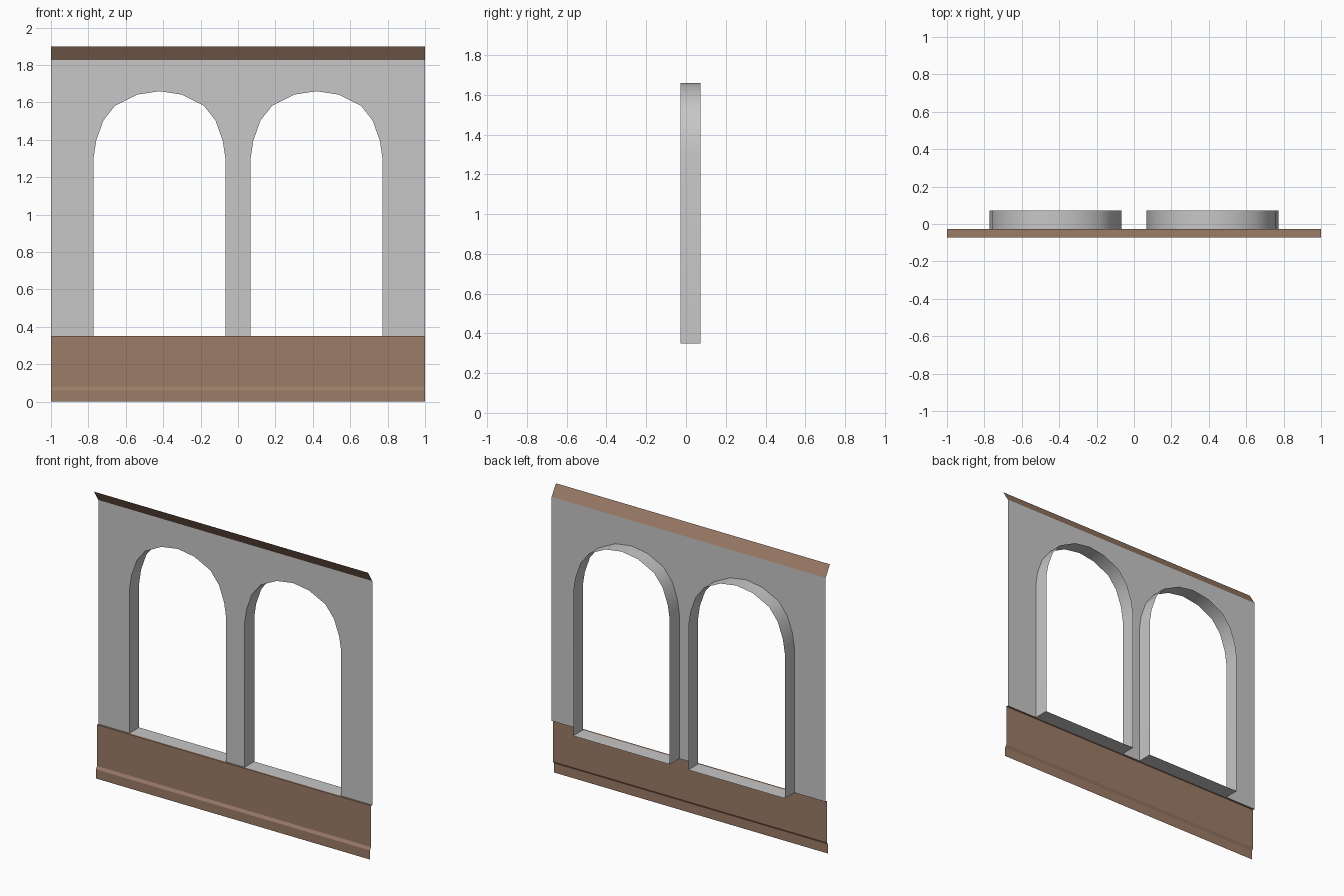
import bpy

if "Cube" in bpy.data.objects:
    bpy.data.objects.remove(bpy.data.objects["Cube"])

WALL_Y, BACK_Y, CROWN_Y = -0.0275, 0.0725, -0.0725
SILL, SPRING, WALL_TOP, TOP = 0.35, 1.305, 1.828, 1.90
CENTRE, HALF = 0.42, 0.352


def material(name, rgb):
    m = bpy.data.materials.new(name)
    m.diffuse_color = (*rgb, 1)
    m.use_nodes = True
    m.node_tree.nodes["Principled BSDF"].inputs["Base Color"].default_value = m.diffuse_color
    return m


plaster = material("grey_plaster", (0.57, 0.57, 0.57))
wood = material("brown_wood", (0.33, 0.20, 0.135))


def make(name, verts, faces, mat):
    me = bpy.data.meshes.new(name)
    me.from_pydata(verts, [], faces)
    me.materials.append(mat)
    ob = bpy.data.objects.new(name, me)
    bpy.context.collection.objects.link(ob)
    return ob


def strip(name, profile, mat):
    """Open (y, z) profile swept across the full width, facing the front."""
    verts = [(x, y, z) for y, z in profile for x in (-1, 1)]
    faces = [(2*i, 2*i + 1, 2*i + 3, 2*i + 2) for i in range(len(profile) - 1)]
    return make(name, verts, faces, mat)


# Arch head: half profile (offset from centre, height above spring), mirrored
half = [(HALF, 0), (0.338, 0.091), (0.30, 0.198), (0.237, 0.278), (0.118, 0.337)]
arch = half + [(0, 0.355)] + [(-x, z) for x, z in reversed(half)]   # right to left


# Wall sheet: columns running from the floor or arch line up to the wall top
line = [(-1, SILL)]
for c in (-CENTRE, CENTRE):
    head = [(c + x, SPRING + z) for x, z in reversed(arch)]
    line += [(c - HALF, SILL)] + head + [(c + HALF, SILL)]
line.append((1, SILL))
verts, faces = [], []
for (x0, z0), (x1, z1) in zip(line, line[1:]):
    if x1 - x0 < 1e-6:
        continue
    n = len(verts)
    verts += [(x0, WALL_Y, z0), (x1, WALL_Y, z1),
              (x1, WALL_Y, WALL_TOP), (x0, WALL_Y, WALL_TOP)]
    faces.append((n, n + 1, n + 2, n + 3))
make("wall", verts, faces, plaster)

# Window reveals: closed arch outline pushed back through the wall depth
for side, c in (("left", -CENTRE), ("right", CENTRE)):
    loop = [(c - HALF, SILL), (c + HALF, SILL)] + [(c + x, SPRING + z) for x, z in arch]
    n = len(loop)
    verts = [(x, y, z) for y in (WALL_Y, BACK_Y) for x, z in loop]
    faces = [(i, (i + 1) % n, (i + 1) % n + n, i + n) for i in range(n)]
    ob = make("window_reveal_" + side, verts, faces, plaster)
    bpy.ops.object.select_all(action='DESELECT')
    ob.select_set(True)
    bpy.context.view_layer.objects.active = ob
    bpy.ops.object.shade_smooth_by_angle(angle=0.6)

# Wainscot with stepped skirting at the foot
strip("wainscot", [(-0.052, 0), (-0.052, 0.06), (-0.041, 0.078),
                   (-0.041, SILL), (WALL_Y, SILL)], wood)

# Crown moulding sloping forward
strip("crown_moulding", [(WALL_Y, WALL_TOP), (CROWN_Y, TOP)], wood)
